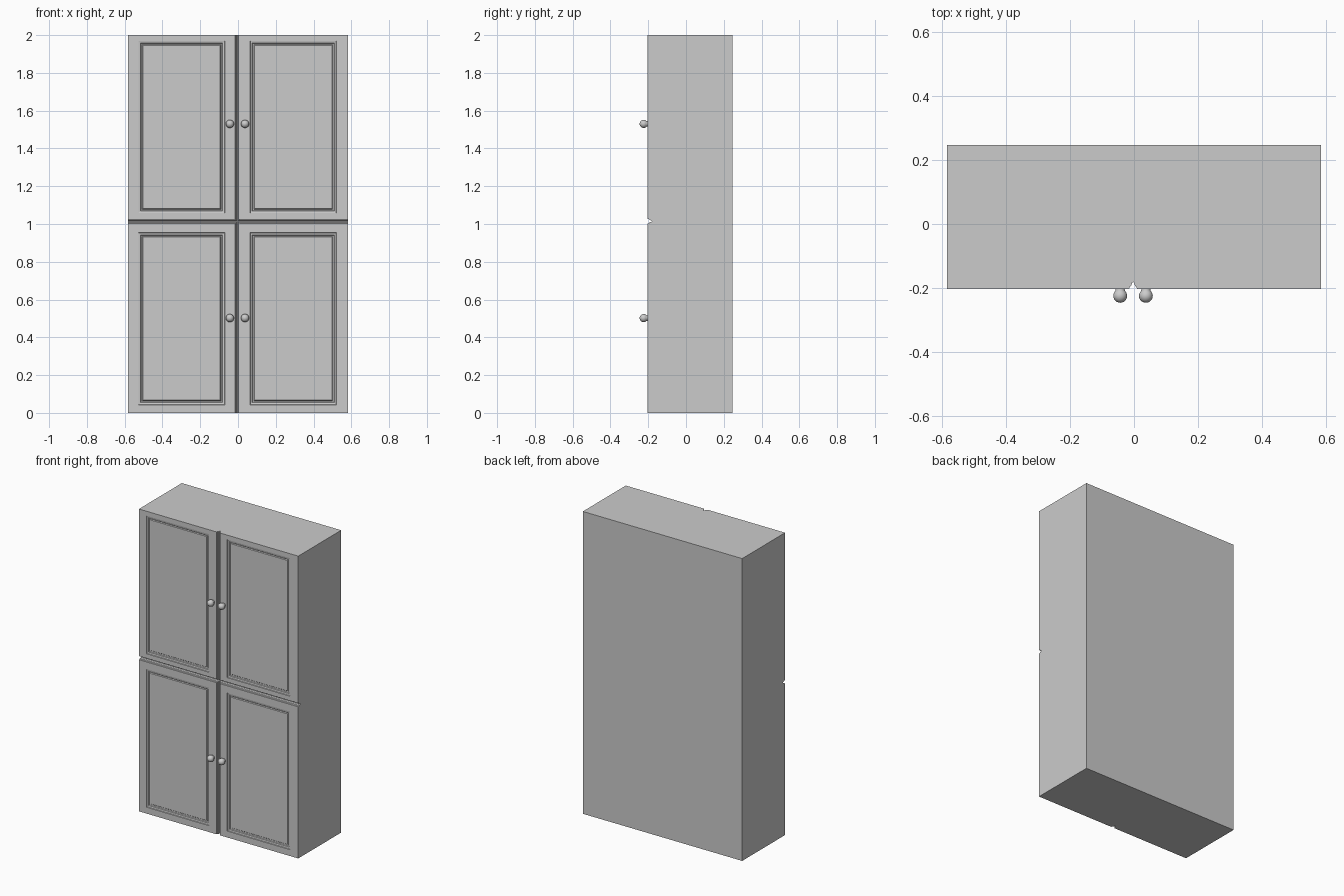
import bpy, bmesh, math

if "Cube" in bpy.data.objects:
    bpy.data.objects.remove(bpy.data.objects["Cube"])

W, Y_BACK, Y_SEAM, Y_FACE, H = 0.583, 0.2455, -0.181, -0.203, 2.0
CX, CZ = -0.003, 1.015          # centre lines of the two grooves


def make_object(name, bm):
    mesh = bpy.data.meshes.new(name)
    bm.to_mesh(mesh)
    bm.free()
    obj = bpy.data.objects.new(name, mesh)
    bpy.context.collection.objects.link(obj)
    return obj


def nested_rects(name, rects, cap=True):
    """Join rectangles (x0, x1, z0, z1, y) in order and close the last one."""
    bm = bmesh.new()
    loops = [[bm.verts.new((x, y, z)) for x, z in
              ((x0, z0), (x1, z0), (x1, z1), (x0, z1))]
             for x0, x1, z0, z1, y in rects]
    for a, b in zip(loops, loops[1:]):
        for i in range(4):
            j = (i + 1) % 4
            bm.faces.new((a[i], a[j], b[j], b[i]))
    bm.faces.new(loops[-1] if cap else loops[0][::-1])
    return make_object(name, bm)


# Carcass: box whose open front is closed by the doors
nested_rects("carcass", [(-W, W, 0, H, Y_BACK), (-W, W, 0, H, Y_SEAM)], cap=False)

# Moulded edge beside the grooves (inset, y) and panel recess (inset, depth)
EDGE = [(0, -0.181), (0.003, -0.183), (0.006, -0.193), (0.011, -0.196), (0.012, Y_FACE)]
RECESS = [(0, 0), (0.002, 0.004), (0.012, 0.006), (0.015, 0.012),
          (0.021, 0.014), (0.025, 0.009), (0.028, 0.009)]


def door(name, left, upper):
    rects = []
    for d, y in EDGE:
        x0, x1 = (-W, CX - d) if left else (CX + d, W)
        z0, z1 = (CZ + d, H) if upper else (0, CZ - d)
        rects.append((x0, x1, z0, z1, y))
    px0, px1 = (-0.528, -0.069) if left else (0.063, 0.522)
    pz0, pz1 = (1.057, 1.97) if upper else (0.042, 0.955)
    for d, depth in RECESS:
        rects.append((px0 + d, px1 - d, pz0 + d, pz1 - d, Y_FACE + depth))
    nested_rects(name, rects)


def knob(name, x, z):
    # Short neck flowing into a ball, turned around the y axis
    r, cy, n = 0.0215, -0.224, 24
    profile = [(0.014, Y_FACE + 0.001), (0.0145, -0.207)]
    profile += [(r * math.sin(a), cy - r * math.cos(a))
                for a in (math.radians(t) for t in range(135, 0, -15))]
    bm = bmesh.new()
    rings = [[bm.verts.new((pr * math.cos(2 * math.pi * i / n), y,
                            pr * math.sin(2 * math.pi * i / n))) for i in range(n)]
             for pr, y in profile]
    for a, b in zip(rings, rings[1:]):
        for i in range(n):
            j = (i + 1) % n
            bm.faces.new((a[i], a[j], b[j], b[i]))
    tip = bm.verts.new((0, cy - r, 0))
    for i in range(n):
        bm.faces.new((rings[-1][i], rings[-1][(i + 1) % n], tip))
    for f in bm.faces:
        f.smooth = True
    bmesh.ops.recalc_face_normals(bm, faces=bm.faces)
    make_object(name, bm).location = (x, 0, z)


# Four doors, each with a knob near the centre line
for upper, level, kz in ((True, "upper", 1.53), (False, "lower", 0.502)):
    for left, side, kx in ((True, "left", -0.043), (False, "right", 0.037)):
        door(f"{level}_{side}_door", left, upper)
        knob(f"{level}_{side}_knob", kx, kz)
